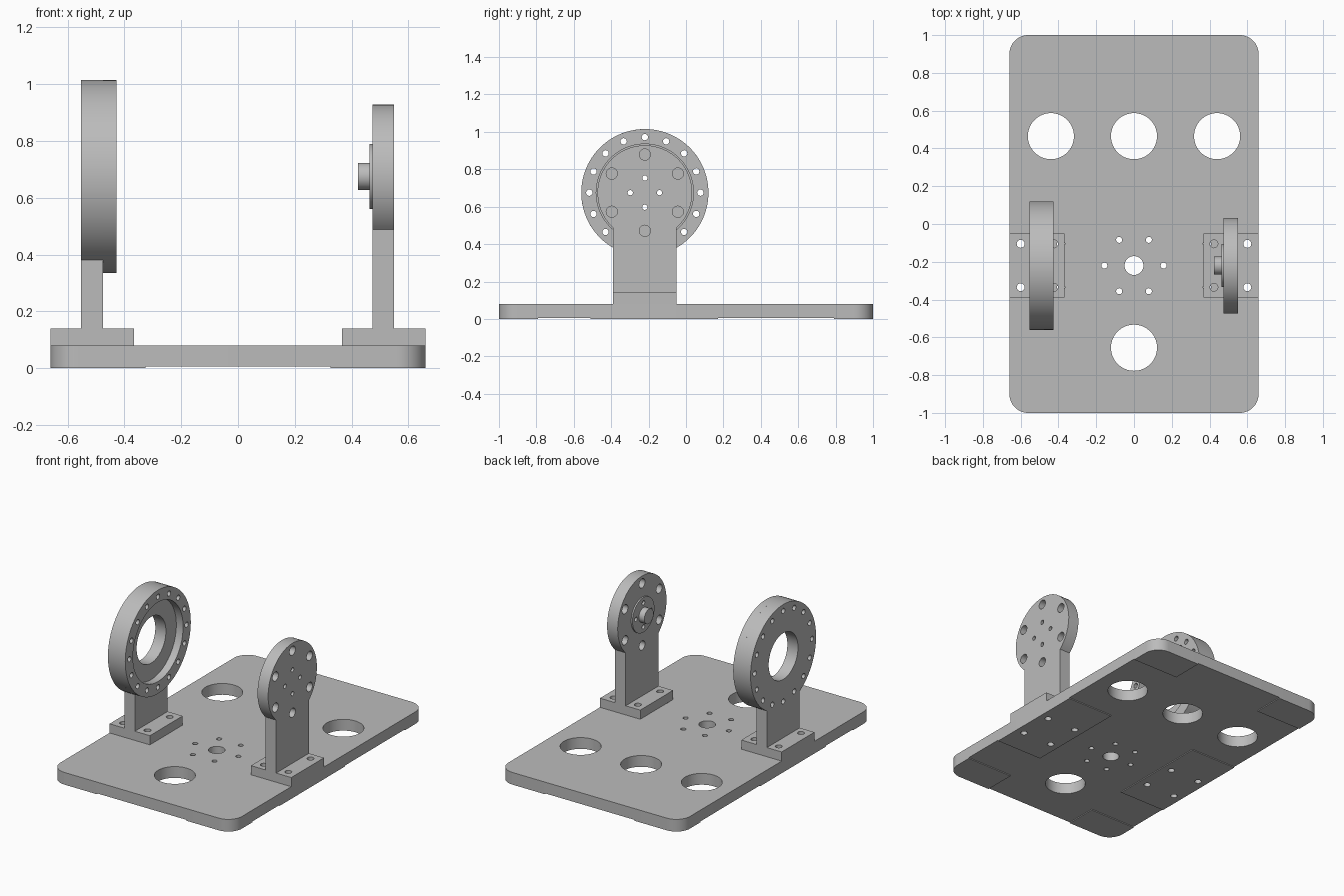
import bpy, bmesh
from math import cos, sin, pi, asin, radians
from mathutils import Matrix

cube = bpy.data.objects.get("Cube")
if cube:
    bpy.data.objects.remove(cube, do_unlink=True)

grey = bpy.data.materials.new("light_grey_metal")
COLOUR = (0.5, 0.5, 0.5, 1)
grey.diffuse_color = COLOUR
grey.use_nodes = True
grey.node_tree.nodes["Principled BSDF"].inputs["Base Color"].default_value = COLOUR

AXIS_Y, AXIS_Z = -0.22, 0.675   # shared pivot line of both uprights
LEG = 0.17                      # half width of legs and feet
BASE_Z, FOOT_Z, PAD_Z = 0.08, 0.14, 0.006
HALF_W = 0.66


def arc(cx, cy, r, a0, a1, n):
    return [(cx + r * cos(a0 + (a1 - a0) * i / n), cy + r * sin(a0 + (a1 - a0) * i / n))
            for i in range(n + 1)]


def circle(cx, cy, r, n=32):
    return arc(cx, cy, r, 0, 2 * pi, n)[:-1]


def bolt_circle(cx, cy, radius, r, count, start=0.0):
    return [circle(cx + radius * cos(start + 2 * pi * i / count),
                   cy + radius * sin(start + 2 * pi * i / count), r, 20)
            for i in range(count)]


def rectangle(x0, x1, y0, y1, radii=(0, 0, 0, 0)):
    """Radii go counter-clockwise from the low corner."""
    pts = []
    corners = [(x0, y0, 1, 1), (x1, y0, -1, 1), (x1, y1, -1, -1), (x0, y1, 1, -1)]
    for i, ((x, y, sx, sy), r) in enumerate(zip(corners, radii)):
        if r:
            a = pi + i * pi / 2
            pts += arc(x + sx * r, y + sy * r, r, a, a + pi / 2, 12)
        else:
            pts.append((x, y))
    return pts


def keyhole(r):
    """Disc outline running down into a straight leg."""
    a = asin(LEG / r)
    pts = arc(AXIS_Y, AXIS_Z, r, -pi / 2 + a, 3 * pi / 2 - a, 72)
    return pts + [(AXIS_Y - LEG, FOOT_Z), (AXIS_Y + LEG, FOOT_Z)]


def slab(name, outlines, low, high, along_x=False):
    """Extrude an outline with holes along z, or along x for upright parts."""
    curve = bpy.data.curves.new(name, 'CURVE')
    curve.dimensions = '2D'
    curve.fill_mode = 'BOTH'
    curve.extrude = (high - low) / 2
    for pts in outlines:
        spline = curve.splines.new('POLY')
        spline.points.add(len(pts) - 1)
        for p, (x, y) in zip(spline.points, pts):
            p.co = (x, y, 0, 1)
        spline.use_cyclic_u = True
    temp = bpy.data.objects.new(name + "_profile", curve)
    bpy.context.collection.objects.link(temp)
    bpy.context.view_layer.update()
    mesh = bpy.data.meshes.new_from_object(
        temp.evaluated_get(bpy.context.evaluated_depsgraph_get()))
    bpy.data.objects.remove(temp, do_unlink=True)
    bpy.data.curves.remove(curve)

    mesh.transform(Matrix.Translation((0, 0, (low + high) / 2)))
    if along_x:
        mesh.transform(Matrix(((0, 0, 1, 0), (1, 0, 0, 0), (0, 1, 0, 0), (0, 0, 0, 1))))
    bm = bmesh.new()
    bm.from_mesh(mesh)
    bmesh.ops.remove_doubles(bm, verts=bm.verts, dist=1e-5)
    bmesh.ops.recalc_face_normals(bm, faces=bm.faces)
    bm.to_mesh(mesh)
    bm.free()
    mesh.name = name
    mesh.materials.clear()
    mesh.materials.append(grey)
    obj = bpy.data.objects.new(name, mesh)
    bpy.context.collection.objects.link(obj)
    bpy.ops.object.select_all(action='DESELECT')
    obj.select_set(True)
    bpy.context.view_layer.objects.active = obj
    bpy.ops.object.shade_smooth_by_angle(angle=radians(30))
    return obj


def foot_holes(side, inner):
    return [circle(side * x, AXIS_Y + dy, 0.021, 20)
            for x in (inner, 0.6) for dy in (-0.115, 0.115)]


# Base plate with large openings and a central bolt pattern
holes = [circle(x, 0.465, 0.122, 64) for x in (-0.44, 0, 0.44)]
holes += [circle(0, -0.655, 0.122, 64), circle(0, AXIS_Y, 0.05, 40)]
holes += bolt_circle(0, AXIS_Y, 0.157, 0.016, 6)
holes += foot_holes(1, 0.387) + foot_holes(-1, 0.387)
slab("base_plate", [rectangle(-HALF_W, HALF_W, -1, 1, (0.1,) * 4)] + holes, PAD_Z, BASE_Z)

# Thin pads under the plate, and the feet of both uprights
for side, label in ((1, "left"), (-1, "right")):
    x0, x1 = sorted((side * 0.325, side * HALF_W))
    front = (0, 0.1, 0, 0) if side > 0 else (0.1, 0, 0, 0)
    back = (0, 0, 0.1, 0) if side > 0 else (0, 0, 0, 0.1)
    slab(label + "_front_pad", [rectangle(x0, x1, -1, -0.79, front)], 0, PAD_Z)
    slab(label + "_back_pad", [rectangle(x0, x1, 0.79, 1, back)], 0, PAD_Z)
    slab(label + "_middle_pad", [rectangle(x0, x1, -0.51, 0.17)] + foot_holes(side, 0.387),
         0, PAD_Z)
    f0, f1 = sorted((side * 0.367, side * HALF_W))
    slab(label + "_foot", [rectangle(f0, f1, AXIS_Y - LEG, AXIS_Y + LEG)]
         + foot_holes(side, 0.423), BASE_Z, FOOT_Z)

# Bearing housing: leg with bore, then a wider recessed rim
rim_bolts = bolt_circle(AXIS_Y, AXIS_Z, 0.297, 0.017, 16)
slab("housing_leg", [keyhole(0.34), circle(AXIS_Y, AXIS_Z, 0.152, 64)] + rim_bolts,
     -0.553, -0.476, True)
slab("housing_rim", [circle(AXIS_Y, AXIS_Z, 0.34, 96), circle(AXIS_Y, AXIS_Z, 0.26, 96)]
     + rim_bolts, -0.476, -0.427, True)

# Drive upright: drilled disc leg, flange and shaft stub
small_bolts = bolt_circle(AXIS_Y, AXIS_Z, 0.078, 0.014, 4)
slab("drive_leg", [keyhole(0.253)] + small_bolts
     + bolt_circle(AXIS_Y, AXIS_Z, 0.204, 0.03, 6, pi / 6), 0.473, 0.55, True)
slab("drive_flange", [circle(AXIS_Y, AXIS_Z, 0.114, 64)] + small_bolts, 0.463, 0.473, True)
slab("shaft_stub", [circle(AXIS_Y, AXIS_Z, 0.048, 40)], 0.423, 0.463, True)
